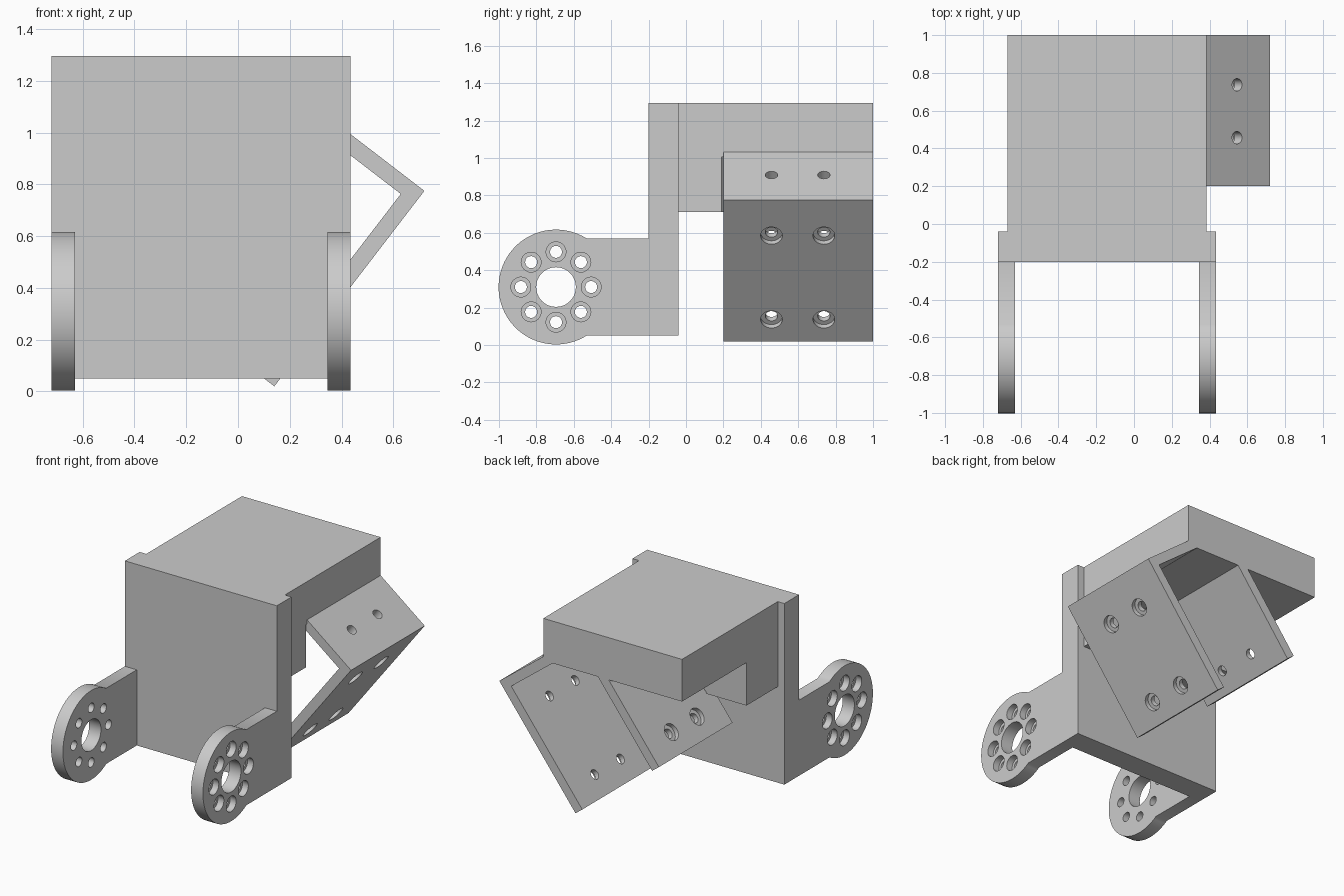
import bpy, bmesh, math
from mathutils import Vector

cube = bpy.data.objects.get("Cube")
if cube:
    bpy.data.objects.remove(cube, do_unlink=True)

grey = bpy.data.materials.new("plain grey")
grey.use_nodes = True
grey.diffuse_color = (0.6, 0.6, 0.6, 1)
grey.node_tree.nodes["Principled BSDF"].inputs["Base Color"].default_value = (0.6, 0.6, 0.6, 1)


def finish(name, bm):
    bmesh.ops.recalc_face_normals(bm, faces=bm.faces[:])
    mesh = bpy.data.meshes.new(name)
    bm.to_mesh(mesh)
    bm.free()
    mesh.materials.append(grey)
    obj = bpy.data.objects.new(name, mesh)
    bpy.context.collection.objects.link(obj)
    return obj


def prism(name, outline, axis, low, high):
    """Extrude a 2D outline along x (outline in y, z) or along y (outline in x, z)."""
    bm = bmesh.new()
    start = [(low, a, b) if axis == "x" else (a, low, b) for a, b in outline]
    face = bm.faces.new([bm.verts.new(p) for p in start])
    new = bmesh.ops.extrude_face_region(bm, geom=[face])["geom"]
    move = Vector((high - low, 0, 0) if axis == "x" else (0, high - low, 0))
    bmesh.ops.translate(bm, vec=move, verts=[v for v in new if isinstance(v, bmesh.types.BMVert)])
    return finish(name, bm)


def box(y0, y1, z0, z1):
    return [(y0, z0), (y1, z0), (y1, z1), (y0, z1)]


def add_hole(bm, start, direction, steps, sides=32):
    """Lathe a stepped hole cutter; steps are (depth, radius)."""
    turn = Vector(direction).to_track_quat("Z", "Y")
    rings = []
    for depth, radius in steps:
        ring = []
        for i in range(sides):
            a = math.tau * i / sides
            p = Vector((radius * math.cos(a), radius * math.sin(a), depth))
            ring.append(bm.verts.new(Vector(start) + turn @ p))
        rings.append(ring)
    for r, s in zip(rings, rings[1:]):
        for i in range(sides):
            j = (i + 1) % sides
            bm.faces.new((r[i], r[j], s[j], s[i]))
    bm.faces.new(rings[0])
    bm.faces.new(rings[-1])


def drill(obj, bm):
    cutter = finish("hole_cutter", bm)
    cutter.hide_render = True
    mod = obj.modifiers.new("holes", "BOOLEAN")
    mod.operation, mod.solver, mod.object = "DIFFERENCE", "EXACT", cutter
    bpy.context.view_layer.update()
    graph = bpy.context.evaluated_depsgraph_get()
    mesh = bpy.data.meshes.new_from_object(obj.evaluated_get(graph))
    obj.modifiers.clear()
    obj.data = mesh
    bpy.data.objects.remove(cutter, do_unlink=True)
    bpy.ops.object.select_all(action="DESELECT")
    obj.select_set(True)
    bpy.context.view_layer.objects.active = obj
    bpy.ops.object.shade_smooth_by_angle(angle=math.radians(30))


def stepped(bore, bore_depth, radius, thickness):
    return [(-0.02, bore), (bore_depth, bore), (bore_depth, radius), (thickness + 0.02, radius)]


# Body: front wall, stepped hood and the wedge beside the bracket
prism("front_wall", box(-0.2, -0.04, 0.05, 1.295), "x", -0.72, 0.435)
prism("hood", [(-0.04, 0.71), (0.19, 0.71), (0.19, 1.005), (1, 1.005), (1, 1.295), (-0.04, 1.295)],
      "x", -0.67, 0.385)
prism("hood_wedge", [(-0.67, 0.71), (-0.37, 0.71), (-0.14, 1.005), (-0.67, 1.005)], "y", 0.19, 0.3)

# Round-ended arms with a ring of counterbored holes on the outer faces
cy, cz, radius, half, thick = -0.695, 0.31, 0.307, 0.26, 0.09
open_angle = math.asin(half / radius)
arc = [open_angle + (math.tau - 2 * open_angle) * i / 56 for i in range(57)]
outline = [(cy + radius * math.cos(a), cz + radius * math.sin(a)) for a in arc]
outline += [(-0.2, cz - half), (-0.2, cz + half)]
for name, outer, inward in (("left_arm", 0.435, -1), ("right_arm", -0.72, 1)):
    low, high = sorted((outer, outer + inward * thick))
    arm = prism(name, outline, "x", low, high)
    bm = bmesh.new()
    add_hole(bm, (outer, cy, cz), (inward, 0, 0), [(-0.02, 0.106), (thick + 0.02, 0.106)], 48)
    for i in range(8):
        a = math.tau * i / 8
        spot = (outer, cy + 0.188 * math.cos(a), cz + 0.188 * math.sin(a))
        add_hole(bm, spot, (inward, 0, 0), stepped(0.053, 0.045, 0.032, thick))
    drill(arm, bm)

# Tilted channel bracket: a web across the top and two long flanges
across = Vector((-0.793, 0, 0.609))
down = Vector((-0.609, 0, -0.793))
corner = Vector((0.72, 0, 0.775))
width, length, t = 0.8, 0.952, 0.065


def at(u, v, y=0):
    return corner + across * u + down * v + Vector((0, y, 0))


channel = [(0, 0), (width, 0), (width, length), (width - t, length),
           (width - t, t), (t, t), (t, length), (0, length)]
bracket = prism("bracket", [(at(u, v).x, at(u, v).z) for u, v in channel], "y", 0.2, 1)
bm = bmesh.new()
for y in (0.457, 0.737):
    for v in (0.24, 0.805):
        add_hole(bm, at(0, v, y), across, stepped(0.058, 0.03, 0.033, t))
        add_hole(bm, at(width, v, y), -across, stepped(0.058, 0.03, 0.033, t))
    for u in (0.22, width - 0.22):
        add_hole(bm, at(u, 0, y), down, [(-0.02, 0.033), (t + 0.02, 0.033)])
drill(bracket, bm)
